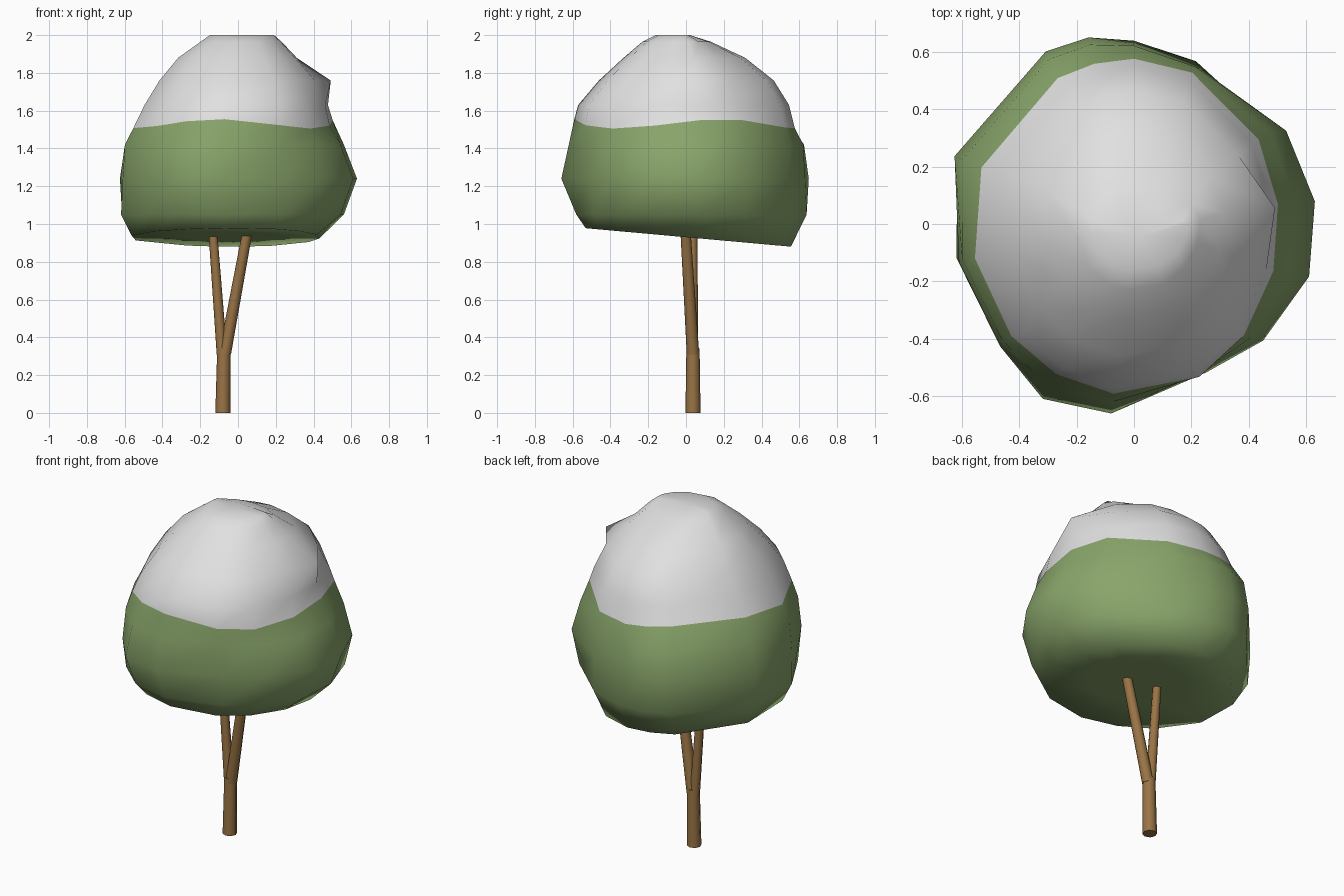
import bpy, math
from math import sin, cos, pi, radians

if "Cube" in bpy.data.objects:
    bpy.data.objects.remove(bpy.data.objects["Cube"])


def material(name, rgb):
    m = bpy.data.materials.new(name)
    m.diffuse_color = (*rgb, 1)
    m.use_nodes = True
    m.node_tree.nodes["Principled BSDF"].inputs["Base Color"].default_value = m.diffuse_color
    return m


GREEN = material("leaf green", (0.25, 0.375, 0.145))
SNOW = material("snow white", (0.75, 0.75, 0.75))
BARK = material("bark brown", (0.32, 0.175, 0.06))


def loft(name, rings, mats, angle, rule=lambda i: 0):
    """Skin equal-sized rings from bottom to top, with fan caps."""
    n = len(rings[0])
    verts = [p for r in rings for p in r]
    faces, bands = [], []
    for i in range(len(rings) - 1):
        for k in range(n):
            j = (k + 1) % n
            faces.append((i * n + k, i * n + j, (i + 1) * n + j, (i + 1) * n + k))
            bands.append(i)
    for ring, base, flip in ((rings[0], 0, True), (rings[-1], len(verts) - n, False)):
        c = len(verts)
        verts.append(tuple(sum(p[a] for p in ring) / n for a in range(3)))
        for k in range(n):
            f = (base + k, base + (k + 1) % n, c)
            faces.append(f[::-1] if flip else f)
            bands.append(0 if flip else len(rings))
    me = bpy.data.meshes.new(name)
    me.from_pydata(verts, [], faces)
    for m in mats:
        me.materials.append(m)
    for p, i in zip(me.polygons, bands):
        p.material_index = rule(i)
    ob = bpy.data.objects.new(name, me)
    bpy.context.collection.objects.link(ob)
    bpy.ops.object.select_all(action='DESELECT')
    ob.select_set(True)
    bpy.context.view_layer.objects.active = ob
    bpy.ops.object.shade_smooth_by_angle(angle=radians(angle))
    return ob


# Canopy: irregular plan outline at the widest part, rounder towards top and bottom
outline = [(0.63, 0.08), (0.53, 0.33), (0.23, 0.55), (0, 0.64), (-0.16, 0.66),
           (-0.31, 0.61), (-0.63, 0.24), (-0.615, -0.13), (-0.47, -0.42),
           (-0.32, -0.60), (-0.08, -0.65), (0.25, -0.51), (0.45, -0.40), (0.61, -0.18)]
# height, reach to left, right, front, back, roundness
levels = [(0.935, 0.28, 0.22, 0.25, 0.28, 1),
          (0.93, 0.57, 0.43, 0.53, 0.55, 1),
          (1.05, 0.63, 0.56, 0.58, 0.645, 0.5),
          (1.24, 0.625, 0.63, 0.66, 0.65, 0),
          (1.42, 0.61, 0.56, 0.62, 0.63, 0.4),
          (1.53, 0.56, 0.50, 0.59, 0.57, 1),
          (1.63, 0.50, 0.475, 0.57, 0.54, 1),
          (1.76, 0.42, 0.42, 0.46, 0.46, 1),
          (1.88, 0.32, 0.31, 0.33, 0.31, 1),
          (1.965, 0.20, 0.23, 0.23, 0.13, 1),
          (2.0, 0.15, 0.19, 0.16, 0.02, 1)]
SNOW_LEVEL = 5
rings = []
for i, (z, left, right, front, back, rnd) in enumerate(levels):
    ring = []
    for k, (ox, oy) in enumerate(outline):
        u, v = ox / 0.63, oy / (0.66 if oy > 0 else 0.65)
        s = 1 + rnd * (1.01 / math.hypot(u, v) - 1)
        x = u * s * (right if u > 0 else left)
        y = v * s * (back if v > 0 else front)
        h = z
        if i < 2:                      # underside tilts down to the back
            h -= 0.09 * y
        if i == SNOW_LEVEL:            # wavy snow line
            h += 0.025 * sin(3 * math.atan2(oy, ox) + 0.5)
        if i == 7 and k == 0:          # bump on the right of the snow
            x += 0.07
        ring.append((x, y, h))
    rings.append(ring)
loft("canopy", rings, [GREEN, SNOW], 180, lambda i: int(i >= SNOW_LEVEL))


# Trunk and its two branches
def limb(name, path, sides=8):
    loft(name, [[(x + r * cos(2 * pi * k / sides), y + r * sin(2 * pi * k / sides), z)
                 for k in range(sides)] for x, y, z, r in path], [BARK], 50)


limb("trunk", [(-0.08, 0.037, 0, 0.040), (-0.075, 0.037, 0.34, 0.035)])
limb("right_branch", [(-0.070, 0.037, 0.31, 0.033), (0.052, -0.003, 0.97, 0.027)])
limb("left_branch", [(-0.085, 0.037, 0.31, 0.028), (-0.134, 0.037, 0.97, 0.023)])
